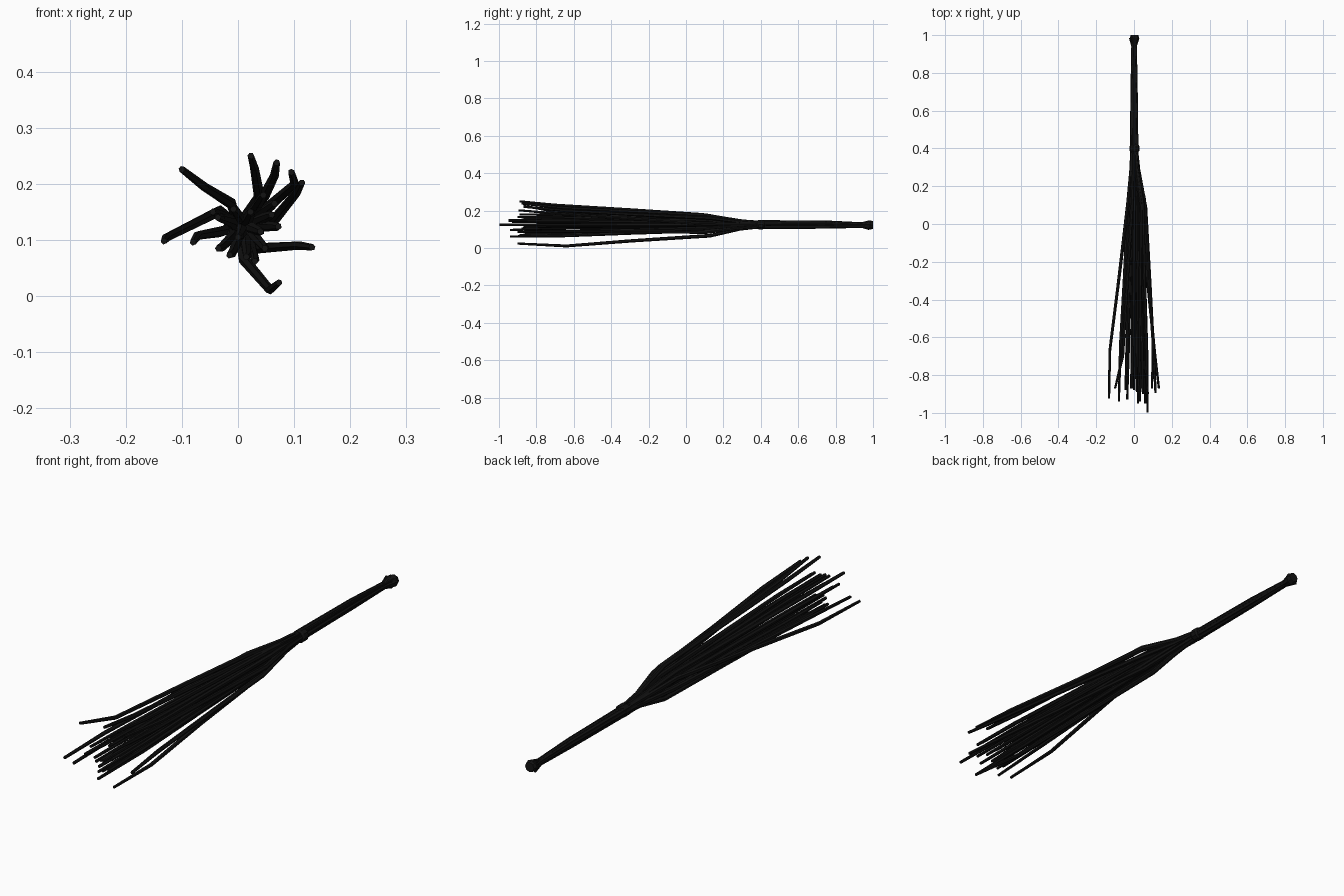
import bpy, bmesh, math

black = bpy.data.materials.new("black")
black.diffuse_color = (0.006, 0.006, 0.006, 1)
GOLDEN = math.radians(137.508)
CZ = 0.126


def tube(bm, pts, sides=6, spin=0.0):
    """Faceted tube along y through (x, y, z, radius) points, capped at both ends."""
    rings = []
    for x, y, z, r in pts:
        rings.append([bm.verts.new((x + r * math.cos(spin + i * math.tau / sides), y,
                                    z + r * math.sin(spin + i * math.tau / sides)))
                      for i in range(sides)])
    for a, b in zip(rings, rings[1:]):
        for i in range(sides):
            j = (i + 1) % sides
            bm.faces.new((a[i], a[j], b[j], b[i]))
    bm.faces.new(rings[0])
    bm.faces.new(rings[-1])


def finish(bm, name):
    bmesh.ops.recalc_face_normals(bm, faces=bm.faces)
    me = bpy.data.meshes.new(name)
    bm.to_mesh(me)
    bm.free()
    me.materials.append(black)
    ob = bpy.data.objects.new(name, me)
    bpy.context.collection.objects.link(ob)


# Outer strands: (x, z) at the first bend, (x, z) at the second bend, tip x, y, z
outer = [
    (-0.012, 0.165, -0.060, 0.195, -0.100, -0.870, 0.226),
    (-0.032, 0.152, -0.128, 0.104, -0.132, -0.925, 0.098),
    (-0.030, 0.115, -0.072, 0.108, -0.080, -0.940, 0.096),
    (0.038, 0.178, 0.029, 0.230, 0.023, -0.890, 0.250),
    (0.045, 0.175, 0.065, 0.215, 0.069, -0.880, 0.238),
    (0.055, 0.160, 0.101, 0.200, 0.095, -0.870, 0.221),
    (0.060, 0.130, 0.105, 0.185, 0.114, -0.895, 0.202),
    (0.035, 0.085, 0.108, 0.090, 0.132, -0.870, 0.087),
    (0.010, 0.066, 0.057, 0.011, 0.073, -0.900, 0.024),
]
# Inner strands: tip x, y, z
inner = [
    (0.072, -0.997, 0.124), (0.065, -0.90, 0.165), (0.045, -0.89, 0.180),
    (0.022, -0.95, 0.150), (0.060, -0.95, 0.145), (-0.008, -0.87, 0.155),
    (-0.036, -0.93, 0.140), (-0.045, -0.88, 0.150), (-0.035, -0.86, 0.085),
    (-0.015, -0.87, 0.073), (0.000, -0.88, 0.105), (0.030, -0.94, 0.062),
    (0.048, -0.90, 0.085), (0.040, -0.87, 0.115), (0.015, -0.89, 0.070),
]

strands = list(outer)
for x, y, z in inner:
    dx, dz = x - 0.01, z - CZ
    strands.append((0.012 + dx * 0.5, CZ + dz * 0.5,
                    0.012 + dx * 0.92, CZ + dz * 0.95, x, y, z))

# Strands run packed through the grip, are tied, then fan out in front
bm = bmesh.new()
for i, (mx, mz, bx, bz, tx, ty, tz) in enumerate(strands):
    r = 0.0165 * math.sqrt((i + 0.5) / len(strands)) if i >= len(outer) else 0.013
    a = i * GOLDEN if i >= len(outer) else math.atan2(mz - CZ, mx)
    c, s = math.cos(a) * r, math.sin(a) * r
    end = 0.99 - 0.004 * (i % 4)
    tube(bm, [
        (c * 1.5, end, CZ - 0.003 + s * 1.3, 0.006),
        (c * 0.6, 0.94, CZ - 0.003 + s * 0.6, 0.006),
        (c * 0.8, 0.74, CZ + s, 0.007),
        (c, 0.40, CZ + s, 0.008),
        (c * 0.7 + mx * 0.25, 0.29, CZ + s * 0.7 + (mz - CZ) * 0.25, 0.009),
        (mx, 0.09 + 0.02 * (i % 3), mz, 0.010),
        ((mx + bx) / 2, -0.29, (mz + bz) / 2, 0.009),
        (bx, -0.67 + 0.03 * (i % 3 - 1), bz, 0.008),
        (tx, ty, tz, 0.006),
    ], spin=a)
finish(bm, "strands")

# Knotted binding at the neck of the bundle
bm = bmesh.new()
tube(bm, [(0.003, 0.42, CZ, 0.020), (0.003, 0.412, CZ - 0.001, 0.026),
          (0.003, 0.388, CZ - 0.001, 0.026), (0.003, 0.38, CZ, 0.020)], 10)
finish(bm, "neck_binding")

# Flared end knot
bm = bmesh.new()
tube(bm, [(0, 0.94, CZ - 0.003, 0.012), (0.002, 0.965, CZ - 0.003, 0.019),
          (0.003, 0.985, CZ - 0.003, 0.025), (0.003, 1.0, CZ - 0.003, 0.020)], 8)
finish(bm, "end_knot")
